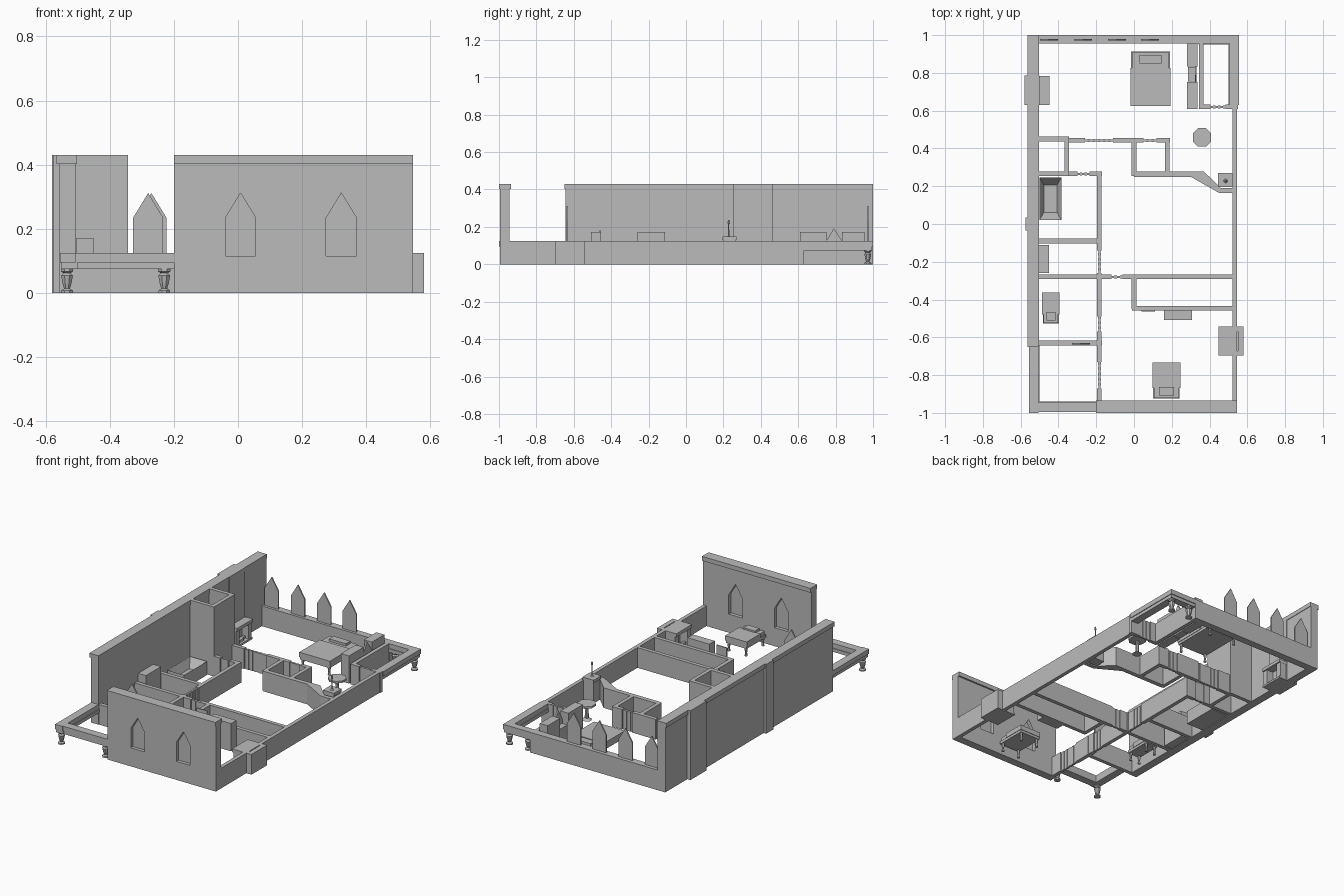
import bpy, bmesh, math
from mathutils import Vector

default = bpy.data.objects.get("Cube")
if default:
    bpy.data.objects.remove(default, do_unlink=True)

stone = bpy.data.materials.new("plain grey")
stone.use_nodes = True
grey = (0.5, 0.5, 0.5, 1)
stone.diffuse_color = grey
stone.node_tree.nodes["Principled BSDF"].inputs["Base Color"].default_value = grey

LOW, TALL, THICK = 0.125, 0.43, 0.024


def finish(name, bm):
    bmesh.ops.recalc_face_normals(bm, faces=bm.faces)
    mesh = bpy.data.meshes.new(name)
    bm.to_mesh(mesh)
    bm.free()
    mesh.materials.append(stone)
    obj = bpy.data.objects.new(name, mesh)
    bpy.context.collection.objects.link(obj)
    return obj


def box(name, x, y, z):
    """Box from (low, high) pairs."""
    bm = bmesh.new()
    bmesh.ops.create_cube(bm, size=1)
    for v in bm.verts:
        v.co = Vector([p[0] if c < 0 else p[1] for c, p in zip(v.co, (x, y, z))])
    return finish(name, bm)


def prism(name, points, shift):
    """Extrude a 3D outline along a vector."""
    bm = bmesh.new()
    face = bm.faces.new([bm.verts.new(p) for p in points])
    side = bmesh.ops.extrude_face_region(bm, geom=[face])["geom"]
    bmesh.ops.translate(bm, vec=shift, verts=[g for g in side if isinstance(g, bmesh.types.BMVert)])
    return finish(name, bm)


def lathe(name, x, y, profile, sides=8):
    bm = bmesh.new()
    rings = [[bm.verts.new((x + r * math.cos(math.tau * (i + 0.5) / sides),
                            y + r * math.sin(math.tau * (i + 0.5) / sides), z))
              for i in range(sides)] for r, z in profile]
    for a, b in zip(rings, rings[1:]):
        for i in range(sides):
            j = (i + 1) % sides
            bm.faces.new((a[i], a[j], b[j], b[i]))
    bm.faces.new(rings[0])
    bm.faces.new(rings[-1])
    return finish(name, bm)


def arch(name, x, y, depth):
    """Pointed window shape."""
    w = 0.047
    outline = [(-w, 0.115), (w, 0.115), (w, 0.235), (0, 0.312), (-w, 0.235)]
    return prism(name, [(x + u, y - depth / 2, z) for u, z in outline], (0, depth, 0))


def wall(name, axis, pos, start, end, doors=(), top=LOW):
    """Straight wall along an axis, with plank doors filling its openings."""
    def part(label, a, b, thick, height):
        across = (pos - thick / 2, pos + thick / 2)
        spans = ((a, b), across) if axis == "x" else (across, (a, b))
        box(label, *spans, (0, height))
    at = start
    for a, b in doors:
        part(name, at, a, THICK, top)
        count = max(3, round((b - a) / 0.014))
        step = (b - a) / count
        for i in range(count):
            part(name + "_door_plank", a + i * step, a + (i + 1) * step,
                 0.016 if i % 2 else 0.01, LOW - 0.003)
        at = b
    part(name, at, end, THICK, top)


def shaft(name, x, y, top, rim):
    """Hollow rectangular chimney."""
    (a, b), (c, d) = x, y
    for xs, ys in (((a, a + rim), y), ((b - rim, b), y), (x, (c, c + rim)), (x, (d - rim, d))):
        box(name, xs, ys, (0, top))


# Outer shell
front = box("front_wall", (-0.2, 0.545), (-0.995, -0.945), (0, 0.405))
box("front_wall_cap", (-0.2, 0.545), (-1, -0.935), (0.403, TALL))
for x in (0.008, 0.322):
    cutter = arch("window_cutter", x, -0.97, 0.2)
    cutter.hide_render = True
    cutter.hide_viewport = True
    cut = front.modifiers.new("window", "BOOLEAN")
    cut.operation, cut.solver, cut.object = "DIFFERENCE", "EXACT", cutter
    arch("front_window_pane", x, -0.97, 0.008)
box("left_wall", (-0.558, -0.505), (-0.645, 1), (0, 0.405))
box("left_wall_cap", (-0.565, -0.502), (-0.65, 1), (0.403, TALL))
box("back_wall", (-0.505, 0.37), (0.955, 1), (0, LOW))
for x in (-0.45, -0.27, -0.09, 0.085):
    arch("back_window_pane", x, 0.975, 0.008)
wall("right_wall", "y", 0.533, -0.945, 0.63)

# Inner walls
wall("side_room_front_wall", "x", -0.63, -0.555, -0.17)
arch("side_room_window_pane", -0.28, -0.635, 0.008)
wall("corridor_wall", "y", -0.183, -0.945, 0.275,
     [(-0.87, -0.73), (-0.57, -0.49), (-0.26, -0.14)])
wall("bath_front_wall", "x", -0.09, -0.505, -0.18)
wall("middle_wall", "x", -0.28, -0.505, 0.53, [(-0.12, -0.06)])
wall("store_front_wall", "x", -0.445, -0.01, 0.53)
wall("store_side_wall", "y", 0, -0.45, -0.28)
wall("bath_back_wall", "x", 0.265, -0.35, -0.17, [(-0.3, -0.235)])
wall("bedroom_wall", "x", 0.443, -0.35, 0.19, [(-0.26, -0.11), (0.05, 0.12)])
for x in (0, 0.177):
    wall("pantry_wall", "y", x, 0.255, 0.45)
wall("balcony_inner_wall", "y", 0.355, 0.61, 0.96)
wall("balcony_door_wall", "x", 0.62, 0.345, 0.55, [(0.405, 0.485)])
corner = [(0, 0.25), (0.3, 0.25), (0.45, 0.165), (0.53, 0.165),
          (0.53, 0.19), (0.46, 0.19), (0.37, 0.278), (0, 0.278)]
prism("angled_wall", [(x, y, 0) for x, y in corner], (0, 0, LOW))

# Tall closet
wall("closet_side", "y", -0.355, 0.255, 0.455, top=TALL)
for y in (0.265, 0.45):
    wall("closet_end", "x", y, -0.505, -0.345, top=TALL)


# Balconies: two-layer rails on turned legs
def rail(name, x, y):
    box(name, x, y, (0.095, LOW))
    box(name + "_underside", [v * 0.992 for v in x], [v * 0.995 for v in y], (0.075, 0.096))


rail("front_balcony_side", (-0.555, -0.505), (-1, -0.645))
rail("front_balcony_front", (-0.555, -0.2), (-0.995, -0.945))
rail("back_balcony_side", (0.505, 0.555), (0.63, 1))
rail("back_balcony_back", (0.345, 0.555), (0.955, 1))
turned = [(0.02, 0), (0.02, 0.008), (0.01, 0.014), (0.015, 0.03),
          (0.02, 0.055), (0.012, 0.062), (0.021, 0.068), (0.021, 0.076)]
for x, y in ((-0.533, -0.968), (-0.23, -0.968), (0.53, 0.972), (0.4, 0.972)):
    lathe("balcony_leg", x, y, turned)

# Fireplaces and chimneys
for name, s, y, top in (("left", -1, 0.707, TALL), ("right", 1, -0.62, LOW)):
    def span(a, b):
        return sorted((s * a, s * b))
    sides = (y - 0.077, y + 0.077)
    shaft(name + "_chimney", span(0.505, 0.575), sides, top, 0.025)
    box(name + "_hearth_slab", span(0.45, 0.575), sides, (0, 0.012))
    box(name + "_mantel", span(0.447, 0.51), sides, (0.105, LOW))
    for side in (-1, 1):
        mid = y + side * 0.06
        box(name + "_jamb", span(0.455, 0.51), (mid - 0.016, mid + 0.016), (0, 0.106))
    for off in (-0.015, 0.015):
        box(name + "_log", span(0.47 + off / 3, 0.485 + off / 3), (y - 0.03 + off, y + 0.03 + off), (0.01, 0.026))
    if top == TALL:
        shaft(name + "_chimney_cap", span(0.5, 0.58), (y - 0.078, y + 0.078), TALL, 0.028)
    else:
        box(name + "_chimney_back", span(0.56, 0.58), sides, (0, top))
shaft("small_chimney", (-0.575, -0.505), (-0.035, 0.035), TALL, 0.012)


# Beds with mattress, blanket, pillow and posts
def bed(name, x, y, head):
    (a, b), (c, d) = x, y
    box(name + "_frame", x, y, (0.05, 0.068))
    box(name + "_mattress", (a + 0.005, b - 0.005), (c + 0.005, d - 0.005), (0.066, 0.09))
    length = (d - c) * 0.7
    blanket = (c - 0.003, c + length) if head > 0 else (d - length, d + 0.003)
    box(name + "_blanket", (a - 0.003, b + 0.003), blanket, (0.065, 0.095))
    mid = d - 0.04 if head > 0 else c + 0.04
    inset = (b - a) * 0.22
    box(name + "_pillow", (a + inset, b - inset), (mid - 0.022, mid + 0.022), (0.088, 0.105))
    for px in (a + 0.012, b - 0.012):
        for py in (c + 0.012, d - 0.012):
            lathe(name + "_leg", px, py, [(0.009, 0), (0.006, 0.02), (0.01, 0.052)], 6)


bed("large_bed", (-0.015, 0.19), (0.628, 0.912), 1)
bed("front_bed", (0.1, 0.242), (-0.925, -0.737), -1)
bed("small_bed", (-0.483, -0.397), (-0.528, -0.365), -1)

# Bathtub with sloping inner sides
tub = box("bathtub", (-0.5, -0.385), (0.022, 0.245), (0, 0.085))
bm = bmesh.new()
bm.from_mesh(tub.data)
lid = max(bm.faces, key=lambda f: f.calc_center_median().z)
bmesh.ops.inset_region(bm, faces=[lid], thickness=0.012)
for v in lid.verts:
    v.co = Vector((-0.4425 + (v.co.x + 0.4425) * 0.7, 0.1335 + (v.co.y - 0.1335) * 0.7, 0.03))
bm.to_mesh(tub.data)
bm.free()

# Cupboards
box("hall_cupboard", (-0.503, -0.45), (-0.26, -0.112), (0, 0.172))
box("front_cupboard", (0.158, 0.308), (-0.508, -0.455), (0, 0.172))
box("wall_mirror", (0.04, 0.11), (-0.462, -0.455), (0.03, 0.18))
for y in ((0.61, 0.752), (0.833, 0.955)):
    box("bedroom_cupboard", (0.28, 0.335), y, (0, 0.172))
gable = [(0.75, 0), (0.835, 0), (0.835, LOW), (0.79, 0.192), (0.75, LOW)]
prism("dressing_mirror", [(0.322, y, z) for y, z in gable], (0.01, 0, 0))
box("dressing_table", (0.285, 0.33), (0.755, 0.83), (0, 0.1))

# Round table and candle stand
lathe("round_table", 0.36, 0.458, [(0.03, 0), (0.012, 0.012), (0.01, 0.085),
                                   (0.053, 0.09), (0.053, 0.102)])
box("candle_stand", (0.45, 0.517), (0.2, 0.265), (0, 0.135))
box("candle_stand_top", (0.445, 0.522), (0.195, 0.27), (0.13, 0.148))
lathe("candlestick", 0.485, 0.228, [(0.012, 0.147), (0.004, 0.153), (0.003, 0.215),
                                    (0.007, 0.219), (0.004, 0.237)])
